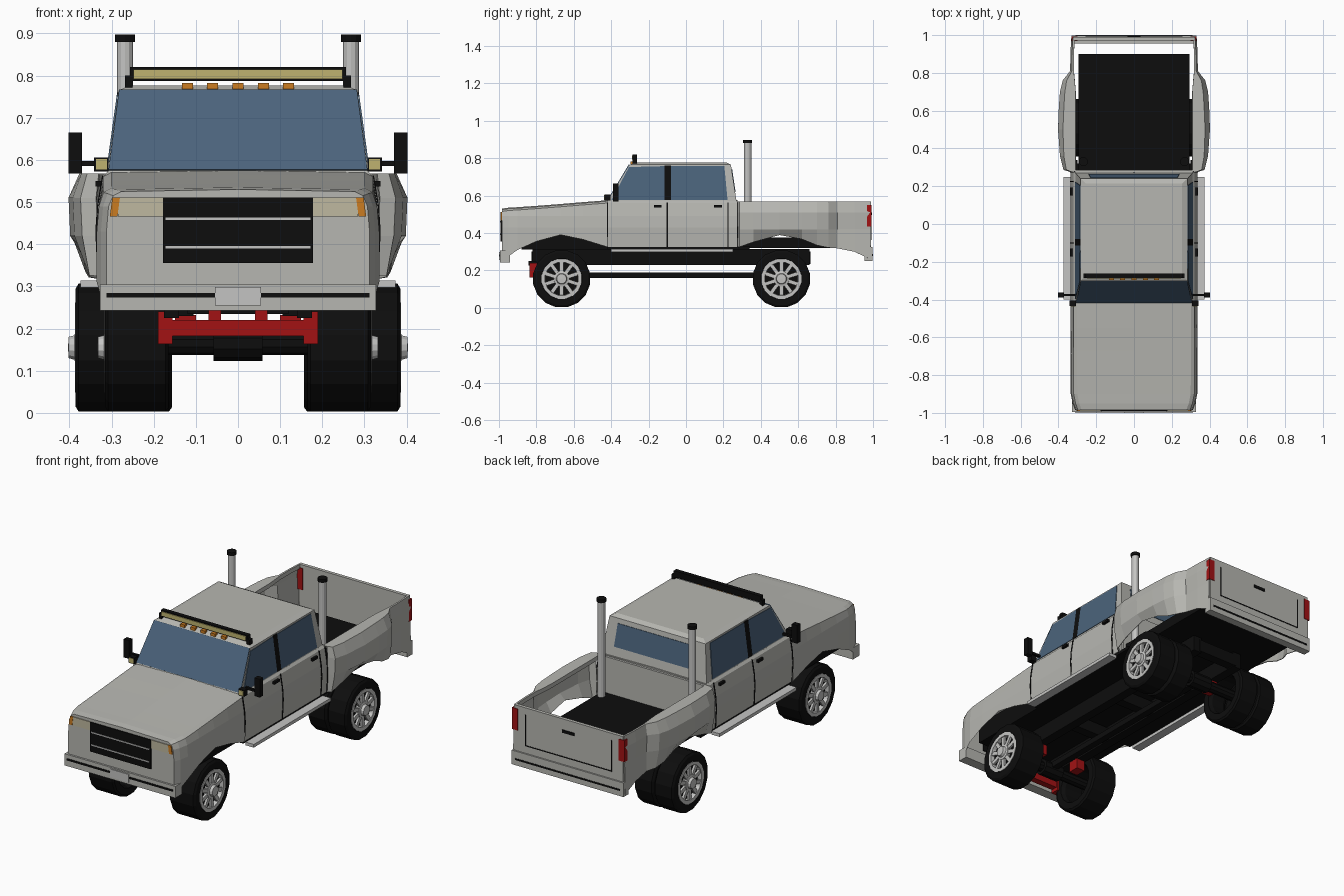
import bpy, bmesh, math
from mathutils import Vector, Matrix

if "Cube" in bpy.data.objects:
    bpy.data.objects.remove(bpy.data.objects["Cube"])


def material(name, r, g, b):
    m = bpy.data.materials.new(name)
    m.diffuse_color = (r, g, b, 1)
    m.use_nodes = True
    m.node_tree.nodes["Principled BSDF"].inputs["Base Color"].default_value = m.diffuse_color
    return m


PAINT = material("silver paint", .47, .47, .44)
CHROME = material("bright metal", .55, .55, .54)
BLACK = material("black", .004, .004, .004)
GLASS = material("blue glass", .07, .125, .20)
RED = material("red", .36, .006, .007)
ORANGE = material("amber", .60, .20, .015)
YELLOW = material("yellow lens", .52, .45, .16)
LENS = material("headlight lens", .52, .48, .35)


def finish(name, bm, mat):
    bmesh.ops.recalc_face_normals(bm, faces=bm.faces)
    me = bpy.data.meshes.new(name)
    bm.to_mesh(me)
    bm.free()
    me.materials.append(mat)
    ob = bpy.data.objects.new(name, me)
    bpy.context.collection.objects.link(ob)
    return ob


def box(name, x, y, z, mat, mirror=False):
    """Box from (min, max) ranges, optionally repeated at -x."""
    for s in ((1, -1) if mirror else (1,)):
        bm = bmesh.new()
        size = Vector((x[1] - x[0], y[1] - y[0], z[1] - z[0]))
        mid = Vector((s * (x[0] + x[1]) / 2, sum(y) / 2, sum(z) / 2))
        bmesh.ops.create_cube(bm, size=1, matrix=Matrix.Translation(mid) @ Matrix.Diagonal((*size, 1)))
        finish(name, bm, mat)


def plate(name, pts, mat, thick=.004):
    """Thin polygon panel, centred on its own plane."""
    bm = bmesh.new()
    bm.faces.new([bm.verts.new(p) for p in pts])
    mod = finish(name, bm, mat).modifiers.new("thickness", 'SOLIDIFY')
    mod.thickness, mod.offset = thick, 0


def loft(name, rows, mat, cap=False, thick=0):
    bm = bmesh.new()
    vs = [[bm.verts.new(p) for p in r] for r in rows]
    for a, b in zip(vs, vs[1:]):
        for i in range(len(a) - 1):
            bm.faces.new((a[i], a[i + 1], b[i + 1], b[i]))
    if cap:
        bm.faces.new(vs[0])
        bm.faces.new(vs[-1])
    ob = finish(name, bm, mat)
    if thick:
        mod = ob.modifiers.new("thickness", 'SOLIDIFY')
        mod.thickness, mod.offset = thick, 0


def lathe_x(name, profile, y, z, s, mat, n=16):
    """Spin (x, radius) points around an axis along x."""
    rows = []
    for i in range(n + 1):
        t = 2 * math.pi * (i + .5) / n
        rows.append([(s * x, y + r * math.cos(t), z + r * math.sin(t)) for x, r in profile])
    bm = bmesh.new()
    for a, b in zip(rows, rows[1:]):
        for j in range(len(profile) - 1):
            bm.faces.new([bm.verts.new(p) for p in (a[j], a[j + 1], b[j + 1], b[j])])
    bmesh.ops.remove_doubles(bm, verts=bm.verts, dist=1e-5)
    return finish(name, bm, mat)


def both(half):
    """Extend a half section (outer bottom to centre) to its mirrored side."""
    return half + [(-x, y, z) for x, y, z in reversed(half[:-1])]


# Hood and front fenders with arched lower edge: y, half width, bottom, top
nose = [(-.985, .312, .25, .525), (-.95, .325, .275, .53), (-.9, .335, .31, .533),
        (-.8, .336, .355, .54), (-.67, .336, .39, .55), (-.55, .336, .365, .56), (-.42, .336, .325, .57)]
loft("hood_and_fenders", [both([(w, y, b), (w, y, .43), (w - .005, y, .49), (w - .016, y, t - .01),
                                (w - .035, y, t), (0, y, t + .005)]) for y, w, b, t in nose], PAINT, cap=True)

# Cab lower body
loft("cab_doors", [both([(.331, y, .325), (.336, y, .43), (.332, y, .49), (.32, y, .56), (.31, y, .571),
                         (0, y, .575)]) for y in (-.42, .275)], PAINT, cap=True)

# Cab upper body with crowned roof
rings = [(.31, -.42, .27, .57), (.283, -.30, .24, .765), (.255, -.275, .215, .777)]
bm = bmesh.new()
rv = [[bm.verts.new(p) for p in ((-x, a, z), (x, a, z), (x, b, z), (-x, b, z))] for x, a, b, z in rings]
for lo, hi in zip(rv, rv[1:]):
    for i in range(4):
        bm.faces.new((lo[i], lo[i - 1], hi[i - 1], hi[i]))
bm.faces.new(rv[-1])
finish("cab_roof", bm, PAINT)

# Windows
plate("windshield", [(-.307, -.416, .575), (.307, -.416, .575), (.282, -.302, .765), (-.282, -.302, .765)], GLASS, .008)
plate("rear_window", [(-.24, .262, .62), (.24, .262, .62), (.23, .244, .74), (-.23, .244, .74)], GLASS, .006)
panes = [("front_side_window", GLASS, [(-.398, .577), (-.115, .577), (-.115, .757), (-.305, .752)]),
         ("door_pillar", BLACK, [(-.115, .575), (-.08, .575), (-.08, .76), (-.115, .76)]),
         ("rear_side_window", GLASS, [(-.08, .577), (.222, .577), (.205, .757), (-.08, .757)])]
for s in (1, -1):
    for name, mat, pts in panes:
        plate(name, [(s * (.31 - (z - .57) * .1385), y, z) for y, z in pts], mat, .006)
    # Door seams follow the panel section
    for y in (-.42, -.1, .225, .275):
        sec = [(.332, .325), (.337, .43), (.333, .49), (.321, .562)]
        loft("door_seam", [[(s * x, y + d, z) for x, z in sec] for d in (-.003, .003)], BLACK, thick=.003)
box("door_handle", (.325, .338), (-.172, -.13), (.537, .55), BLACK, True)
box("rear_door_handle", (.325, .338), (.15, .192), (.537, .55), BLACK, True)

# Bed sides with flared fenders: y, inner x, top x, bulge x, bottom z
bed = [(.277, .31, .33, .336, .325), (.288, .31, .357, .372, .326), (.36, .31, .37, .39, .352),
       (.5, .31, .375, .4, .39), (.62, .31, .37, .396, .368), (.7, .31, .365, .39, .335),
       (.76, .315, .355, .375, .322), (.81, .32, .328, .336, .318), (.9, .32, .327, .335, .30),
       (.985, .315, .322, .33, .26)]
for s in (1, -1):
    loft("bed_side", [[(s * x, y, z) for x, z in ((xi, .545), (xi, .566), (xt, .566), (xb, .51), (xb - .004, .42),
                       (xb - (xb - .33) * .5, zb))] for y, xi, xt, xb, zb in bed], PAINT, thick=.004)
box("bed_front_wall", (-.312, .312), (.275, .287), (.33, .567), PAINT)
box("bed_floor", (-.295, .295), (.287, .9), (.32, .375), BLACK)
box("underbody", (-.325, .325), (-.42, .32), (.313, .328), BLACK)
box("front_inner_fender", (-.29, .29), (-.88, -.42), (.313, .42), BLACK)
box("bed_sill", (.30, .325), (.29, .34), (.313, .33), BLACK, True)

# Tailgate, rear bumper and lights
box("tailgate", (-.322, .322), (.972, .99), (.31, .567), PAINT)
box("rear_bumper", (-.33, .33), (.955, .998), (.25, .325), PAINT)
box("rear_bumper_stripe", (-.31, .31), (.99, 1.0), (.278, .287), BLACK)
box("tailgate_seam", (.252, .256), (.985, .992), (.365, .53), BLACK, True)
box("tailgate_lower_seam", (-.256, .256), (.985, .992), (.363, .368), BLACK)
box("tailgate_handle", (-.035, .035), (.985, .995), (.495, .51), BLACK)
box("tail_light", (.298, .332), (.968, .993), (.435, .55), RED, True)

# Front bumper, grille and lights
box("front_bumper", (-.327, .327), (-.995, -.94), (.243, .305), PAINT)
box("front_bumper_stripe", (-.312, .312), (-.998, -.99), (.274, .284), BLACK)
box("bumper_plate", (-.054, .054), (-1.0, -.99), (.255, .298), CHROME)
box("grille", (-.178, .178), (-.991, -.98), (.355, .511), BLACK)
for z in (.393, .46):
    box("grille_bar", (-.172, .172), (-.994, -.985), (z - .003, z + .003), CHROME)
box("headlight", (.178, .285), (-.989, -.98), (.466, .511), LENS, True)
for s in (1, -1):
    plate("turn_signal", [(s * x, -.987, z) for x, z in ((.286, .466), (.304, .466), (.298, .511), (.28, .511))], ORANGE, .006)

# Mirrors and spotlights
box("mirror", (.37, .402), (-.39, -.362), (.568, .665), BLACK, True)
box("mirror_arm", (.30, .38), (-.382, -.37), (.585, .597), BLACK, True)
box("spotlight", (.307, .341), (-.435, -.405), (.573, .606), BLACK, True)
box("spotlight_lens", (.311, .337), (-.438, -.433), (.577, .602), YELLOW, True)

# Roof light bar and clearance lights
box("light_bar", (-.256, .256), (-.285, -.262), (.787, .82), BLACK)
box("light_bar_lens", (-.248, .248), (-.289, -.283), (.792, .814), YELLOW)
box("light_bar_bracket", (.25, .268), (-.285, -.262), (.762, .80), BLACK, True)
for i in range(-2, 3):
    box("clearance_light", (i * .06 - .013, i * .06 + .013), (-.297, -.278), (.768, .783), ORANGE)

# Exhaust stacks
for s in (1, -1):
    for name, r, z0, z1, mat in (("exhaust_stack", .019, .37, .885, CHROME), ("stack_cap", .024, .88, .897, BLACK)):
        bm = bmesh.new()
        bmesh.ops.create_cone(bm, cap_ends=True, segments=12, radius1=r, radius2=r, depth=z1 - z0,
                              matrix=Matrix.Translation((s * .268, .33, (z0 + z1) / 2)))
        finish(name, bm, mat)

# Running boards
box("running_board", (.325, .373), (-.40, .25), (.297, .314), CHROME, True)

# Chassis, axles and suspension
box("frame_rail", (.105, .155), (-.82, .66), (.23, .315), BLACK, True)
for y in (-.8, -.35, 0, .3, .64):
    box("cross_member", (-.12, .12), (y - .025, y + .025), (.235, .30), BLACK)
box("drive_shaft", (-.018, .018), (-.665, .51), (.16, .19), BLACK)
for y, red_y in ((-.665, -.6), (.51, .45)):
    lathe_x("axle", [(-.27, .0), (-.27, .028), (.27, .028), (.27, 0)], y, .165, 1, BLACK, 10)
    lathe_x("differential", [(-.06, 0), (-.058, .042), (.058, .042), (.06, 0)], y, .165, 1, BLACK, 10)
    box("suspension_link", (.10, .15), (red_y - .03, red_y + .03), (.175, .232), RED, True)
box("front_cross_bar", (-.185, .185), (-.835, -.80), (.182, .22), RED)
box("tow_mount", (.155, .19), (-.838, -.79), (.163, .24), RED, True)
box("cross_bar_post", (.04, .07), (-.83, -.80), (.215, .25), RED, True)
box("bar_clamp", (.14, .175), (-.842, -.80), (.225, .25), BLACK, True)


# Wheels: single in front, double at the rear
def tyre(x0, x1, y, s):
    lathe_x("tyre", [(x0 + .02, .10), (x0, .11), (x0, .145), (x0 + .007, .155), (x1 - .007, .155),
                     (x1, .143), (x1, .11), (x1 - .02, .10), (x0 + .02, .10)], y, .155, s, BLACK)


def rim(x, y, s):
    lathe_x("rim_ring", [(x - .02, .1), (x + .002, .109), (x + .002, .09), (x - .02, .088)], y, .155, s, CHROME)
    lathe_x("rim_back", [(x - .025, 0), (x - .025, .102), (x - .022, .102), (x - .022, 0)], y, .155, s, BLACK)
    lathe_x("hub", [(x - .02, .044), (x, .042), (x + .003, .03), (x + .017, .026), (x + .018, 0)], y, .155, s, CHROME, 12)
    for i in range(10):
        bm = bmesh.new()
        m = (Matrix.Translation((s * (x - .008), y, .155)) @ Matrix.Rotation(i * math.pi / 5, 4, 'X')
             @ Matrix.Translation((0, 0, .065)) @ Matrix.Diagonal((.012, .02, .055, 1)))
        bmesh.ops.create_cube(bm, size=1, matrix=m)
        finish("spoke", bm, CHROME)


for s in (1, -1):
    tyre(.165, .315, -.665, s)
    rim(.315, -.665, s)
    tyre(.157, .267, .51, s)
    tyre(.275, .385, .51, s)
    rim(.385, .51, s)
